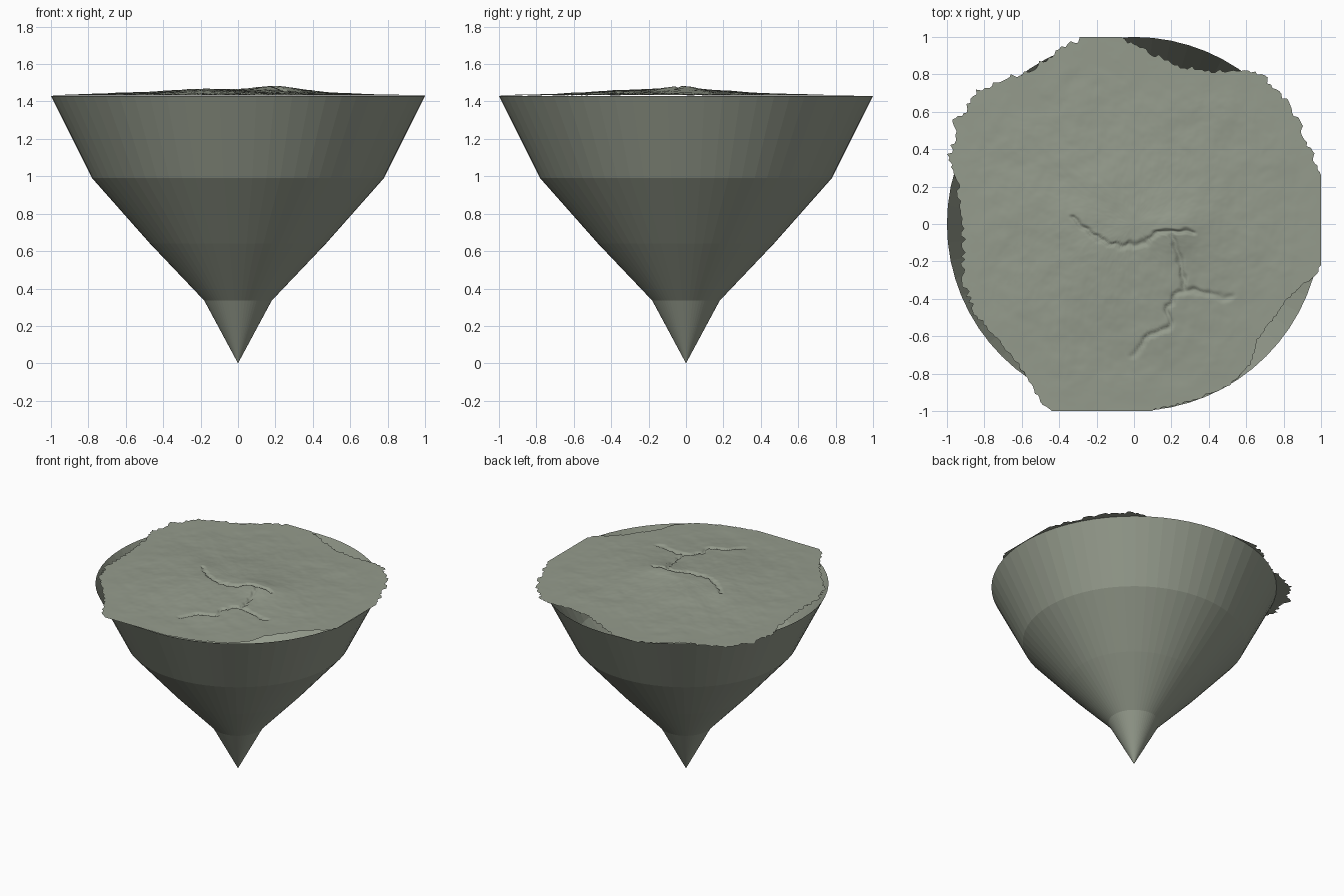
import bpy
import bmesh
import math
import random
from mathutils import Vector, noise

random.seed(4)
cube = bpy.data.objects.get("Cube")
if cube:
    bpy.data.objects.remove(cube, do_unlink=True)

# One stone colour for everything
stone = bpy.data.materials.new("grey green stone")
stone.use_nodes = True
colour = (0.30, 0.33, 0.265, 1)
stone.diffuse_color = colour
shader = stone.node_tree.nodes["Principled BSDF"]
shader.inputs["Base Color"].default_value = colour
shader.inputs["Roughness"].default_value = 0.9


def add_object(name, bm, smooth):
    mesh = bpy.data.meshes.new(name)
    for face in bm.faces:
        face.smooth = smooth
    bm.to_mesh(mesh)
    bm.free()
    mesh.materials.append(stone)
    obj = bpy.data.objects.new(name, mesh)
    bpy.context.collection.objects.link(obj)
    return obj


def bridge(bm, inner, outer):
    """Join two closed rings, or fan a single point out to a ring."""
    count = len(outer)
    for i in range(count):
        j = (i + 1) % count
        if len(inner) == 1:
            bm.faces.new((inner[0], outer[i], outer[j]))
        else:
            bm.faces.new((inner[i], outer[i], outer[j], inner[j]))


# Open funnel-shaped base, stepped by slope
RIM = 1.43
SIDES = 64
bm = bmesh.new()
previous = [bm.verts.new((0, 0, 0))]
for radius, z in ((0.18, 0.335), (0.47, 0.64), (0.78, 0.99), (1, RIM)):
    ring = []
    for i in range(SIDES):
        a = math.tau * i / SIDES
        ring.append(bm.verts.new((radius * math.cos(a), radius * math.sin(a), z)))
    bridge(bm, previous, ring)
    previous = ring
for face in bm.faces:
    face.normal_flip()
add_object("cone_base", bm, False)

# Terrain outline, anticlockwise from the right
outline = [Vector(p) for p in (
    (1, -.22), (1, .28), (.93, .42), (.88, .55), (.8, .68), (.68, .8),
    (.55, .82), (.4, .82), (.25, .84), (.08, .92), (0, .97), (-.1, 1),
    (-.27, 1), (-.4, .93), (-.5, .86), (-.6, .8), (-.7, .78), (-.85, .7),
    (-.9, .6), (-.96, .57), (-.96, .45), (-.99, .37), (-.95, .25),
    (-.92, .05), (-.91, -.1), (-.92, -.3), (-.85, -.48), (-.72, -.63),
    (-.62, -.75), (-.56, -.84), (-.5, -.95), (-.44, -1), (.08, -1),
    (.3, -.95), (.5, -.87), (.62, -.75), (.66, -.62), (.75, -.5),
    (.82, -.4), (.97, -.27))]

# Crater walls and gullies as paths across the terrain
gullies = [[Vector(p) for p in path] for path in (
    ((-.33, .03), (-.25, -.03), (-.18, -.09), (-.05, -.12), (.06, -.1),
     (.13, -.04), (.31, -.04)),
    ((.2, -.05), (.25, -.2), (.27, -.35), (.18, -.43), (.19, -.55),
     (.07, -.6), (0, -.7)),
    ((.27, -.35), (.4, -.37), (.52, -.4)))]


def gully_distance(p):
    best = 9
    for path in gullies:
        for a, b in zip(path, path[1:]):
            d = b - a
            t = max(0, min(1, (p - a).dot(d) / d.length_squared))
            best = min(best, (p - a - d * t).length)
    return best


def bump(p, x, y, width, depth):
    return math.exp(-((p.x - x) / width) ** 2 - ((p.y - y) / depth) ** 2)


def height(p, t):
    """Low mountain with a summit, worn by ridges and gullies."""
    h = 0.034 * bump(p, -0.05, -0.1, 0.6, 0.5)
    h += 0.026 * bump(p, 0.22, -0.02, 0.15, 0.13)
    spot = Vector((p.x * 5, p.y * 5, 0.5))
    fade = min(1, (1 - t) * 5)
    h += 0.005 * fade * noise.fractal(spot, 0.9, 2.1, 5)
    wander = p + Vector((noise.noise(spot * 4), noise.noise(spot * 4 + Vector((7, 3, 1))))) * 0.02
    h -= 0.016 * max(0, 1 - gully_distance(wander) / 0.018)
    return RIM + 0.002 + max(0, h)


# Ragged edge sampled along the outline
edge = []
for a, b in zip(outline, outline[1:] + outline[:1]):
    steps = max(1, round((b - a).length / 0.018))
    for i in range(steps):
        p = a.lerp(b, i / steps)
        rough = 0.014 if p.y > 0.25 or p.x < -0.8 else 0.007
        straight = abs(a.x - b.x) < 0.001 and a.x > 0.9 or a.y == b.y and abs(a.y) == 1
        if not straight:
            p = p * (1 + random.uniform(-rough, rough))
        edge.append(Vector((max(-1, min(1, p.x)), max(-1, min(1, p.y)))))

# Terrain sheet in rings from the middle to the ragged edge
RINGS = 90
bm = bmesh.new()
middle = Vector((0, 0))
previous = [bm.verts.new((0, 0, height(middle, 0)))]
for k in range(1, RINGS + 1):
    t = k / RINGS
    ring = []
    for e in edge:
        # Raggedness is confined to the outermost rings
        p = e * t
        ring.append(bm.verts.new((p.x, p.y, height(p, t))))
    bridge(bm, previous, ring)
    previous = ring
add_object("terrain_surface", bm, True)
